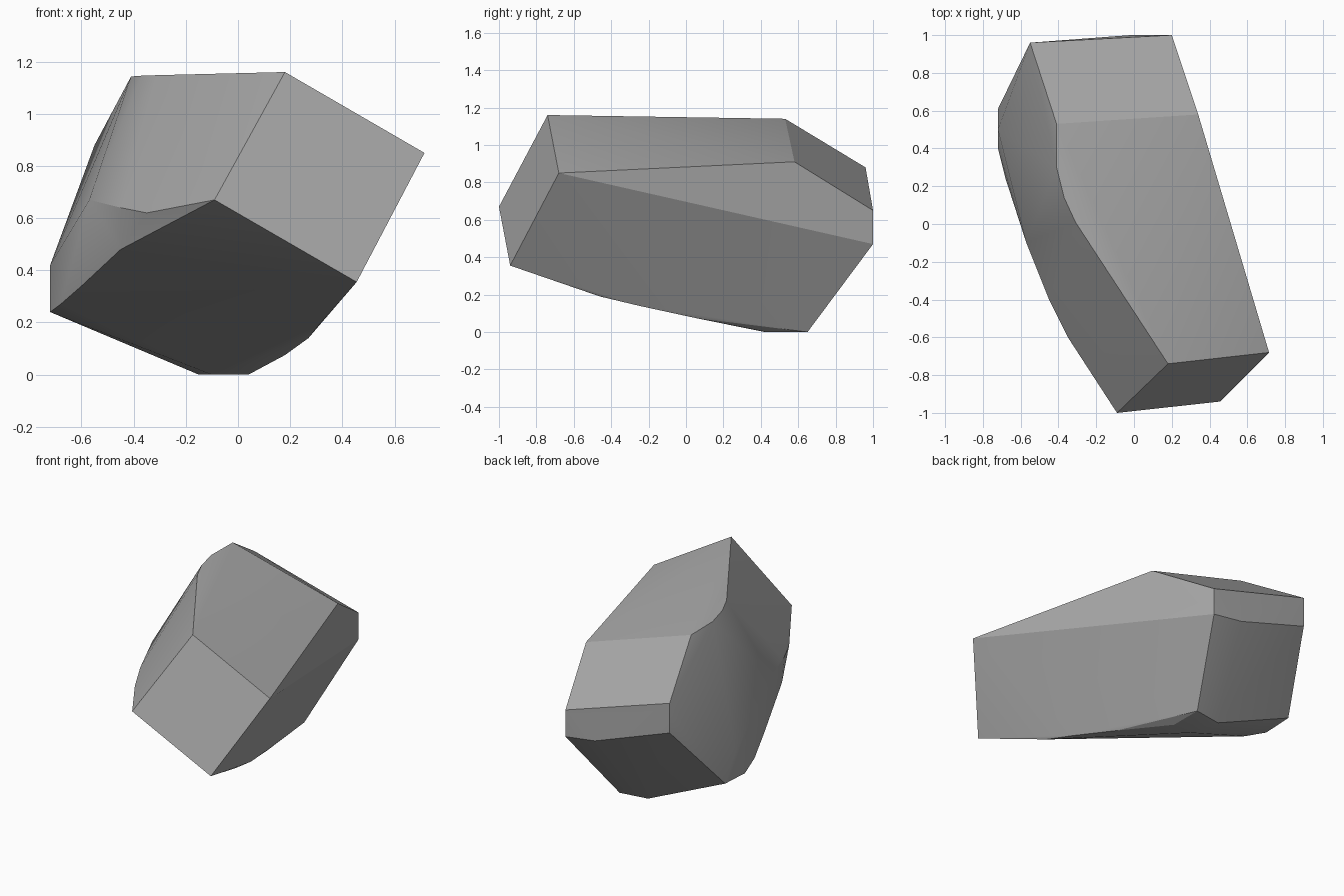
import bpy
import bmesh
import math
from mathutils import Vector

default_cube = bpy.data.objects.get("Cube")
if default_cube:
    bpy.data.objects.remove(default_cube, do_unlink=True)


def make_material(name, colour):
    material = bpy.data.materials.new(name)
    material.use_nodes = True
    material.diffuse_color = colour
    material.node_tree.nodes["Principled BSDF"].inputs["Base Color"].default_value = colour
    return material


def convex_object(name, groups, material):
    """Wrap a tight skin around the corner points and merge coplanar faces."""
    bm = bmesh.new()
    for corners in groups.values():
        for corner in corners:
            bm.verts.new(Vector(corner))
    result = bmesh.ops.convex_hull(bm, input=bm.verts[:])
    unused = {v for v in result["geom_interior"] + result["geom_unused"]
              if isinstance(v, bmesh.types.BMVert)}
    bmesh.ops.delete(bm, geom=list(unused), context="VERTS")
    bmesh.ops.dissolve_limit(bm, angle_limit=math.radians(2),
                             verts=bm.verts[:], edges=bm.edges[:])
    bmesh.ops.recalc_face_normals(bm, faces=bm.faces[:])
    mesh = bpy.data.meshes.new(name)
    bm.to_mesh(mesh)
    bm.free()
    mesh.materials.append(material)
    obj = bpy.data.objects.new(name, mesh)
    bpy.context.collection.objects.link(obj)
    return obj


# Corners of the leaning stone block, grouped by the feature they outline
corners = {
    "front_face": [(0.18, -0.74, 1.16), (0.715, -0.68, 0.85),
                   (0.455, -0.94, 0.355), (-0.09, -1.0, 0.67)],
    "top_ridge": [(-0.31, 0.01, 1.148), (-0.37, 0.14, 1.146),
                  (-0.41, 0.3, 1.143), (-0.41, 0.53, 1.14)],
    "back_chamfer": [(0.34, 0.58, 0.91), (0.2, 1.0, 0.65), (-0.55, 0.96, 0.88)],
    "back_band": [(0.2, 1.0, 0.47), (-0.02, 1.0, 0.5), (-0.55, 0.96, 0.68)],
    "foot": [(0.04, 0.65, 0.0), (-0.15, 0.62, 0.0),
             (0.04, 0.43, 0.0), (-0.1, 0.42, 0.0)],
    "right_flank": [(-0.72, 0.61, 0.25), (-0.72, 0.4, 0.24), (-0.72, 0.5, 0.42),
                    (-0.68, 0.24, 0.27), (-0.6, 0.02, 0.34), (-0.57, -0.1, 0.67),
                    (-0.45, -0.4, 0.64), (-0.35, -0.6, 0.62), (-0.45, -0.38, 0.48)],
    "lower_edge": [(0.31, -0.46, 0.19), (0.27, -0.25, 0.14), (0.18, 0.05, 0.075)],
}

stone = make_material("stone grey", (0.4, 0.4, 0.4, 1.0))
block = convex_object("stone_block", corners, stone)

# Soft shading over shallow bends, crisp main edges
bpy.ops.object.select_all(action="DESELECT")
block.select_set(True)
bpy.context.view_layer.objects.active = block
bpy.ops.object.shade_smooth_by_angle(angle=math.radians(25))
